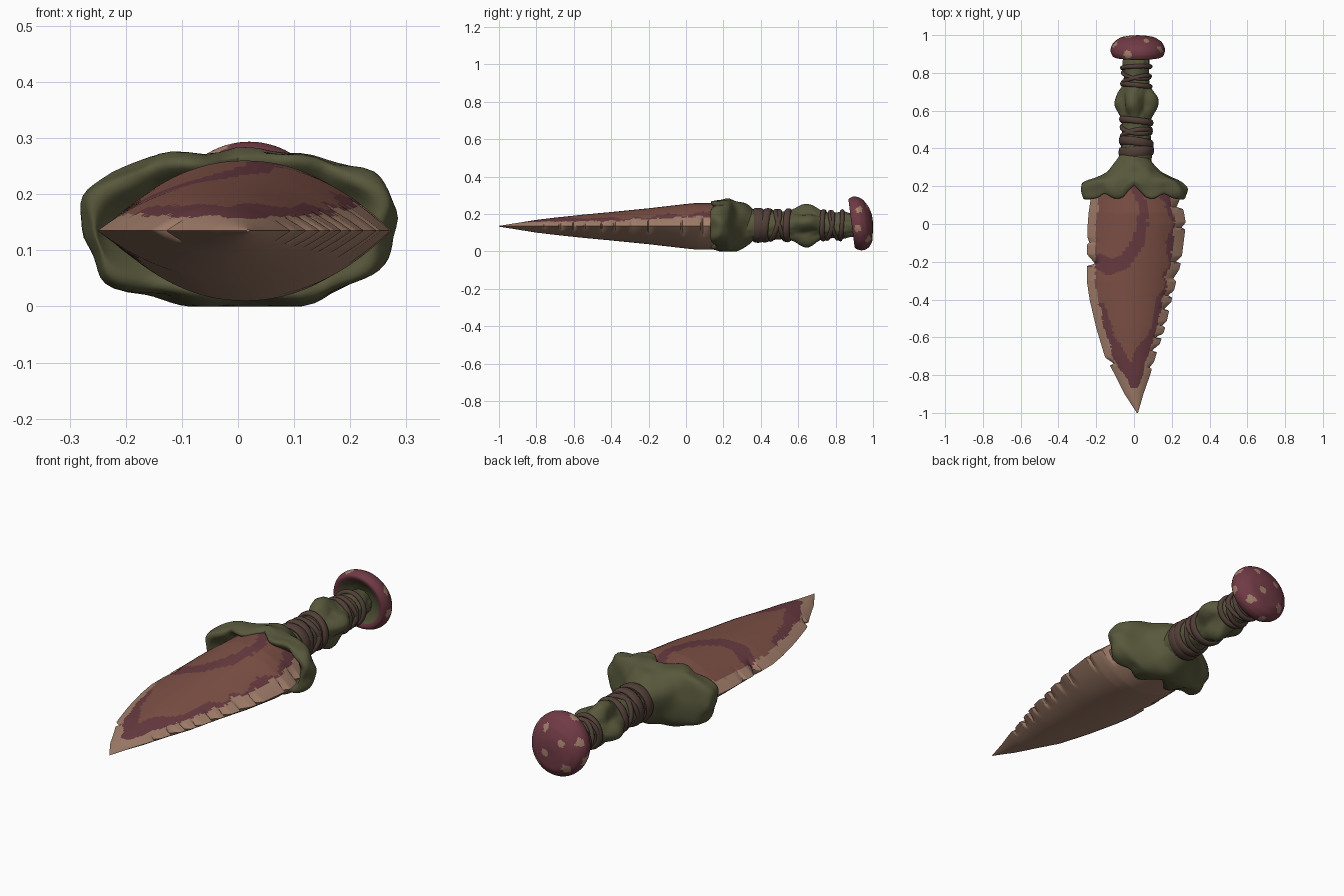
import bpy, math
from mathutils import Vector, noise
from mathutils.geometry import intersect_point_line

if "Cube" in bpy.data.objects:
    bpy.data.objects.remove(bpy.data.objects["Cube"])

TAU = 2 * math.pi


def material(name, r, g, b):
    m = bpy.data.materials.new(name)
    m.use_nodes = True
    m.diffuse_color = (r, g, b, 1)
    m.node_tree.nodes["Principled BSDF"].inputs["Base Color"].default_value = (r, g, b, 1)
    return m


RUST = material("rust brown", 0.21, 0.083, 0.062)
PLUM = material("plum stain", 0.14, 0.044, 0.053)
TAN = material("pale tan", 0.37, 0.215, 0.15)
OLIVE = material("moss olive", 0.098, 0.098, 0.046)
WRAP = material("dark leather", 0.085, 0.05, 0.04)
CAP = material("mushroom maroon", 0.165, 0.043, 0.06)


def interp(points, t):
    """Linear lookup in a list of (key, values...) sorted by key."""
    for a, b in zip(points, points[1:]):
        if t <= b[0]:
            k = max(0, (t - a[0]) / (b[0] - a[0]))
            return [p + (q - p) * k for p, q in zip(a[1:], b[1:])]
    return list(points[-1][1:])


def smooth_interp(points, t, w=0.012):
    samples = [interp(points, t + d * w) for d in (-1, -0.5, 0, 0.5, 1)]
    return [sum(c) / len(samples) for c in zip(*samples)]


def wobble(p, scale, seed=0):
    return noise.noise(Vector(p) * scale + Vector((seed, seed, seed)))


def loft(name, mats, rows, cols, point, rule=None, closed=False, angle=50):
    """Skin rings given by point(row 0..1, turn 0..1)."""
    steps = rows if closed else rows - 1
    verts = [point(i / steps, j / cols) for i in range(rows) for j in range(cols)]
    faces = []
    for i in range(steps):
        a, b = i * cols, (i + 1) % rows * cols
        for j in range(cols):
            k = (j + 1) % cols
            faces.append((a + j, a + k, b + k, b + j))
    if not closed:
        faces.append(tuple(reversed(range(cols))))
        faces.append(tuple(range((rows - 1) * cols, rows * cols)))
    mesh = bpy.data.meshes.new(name)
    mesh.from_pydata(verts, [], faces)
    for m in mats:
        mesh.materials.append(m)
    if rule:
        for f in mesh.polygons:
            f.material_index = rule(f.center)
    ob = bpy.data.objects.new(name, mesh)
    bpy.context.collection.objects.link(ob)
    bpy.ops.object.select_all(action="DESELECT")
    ob.select_set(True)
    bpy.context.view_layer.objects.active = ob
    bpy.ops.object.mode_set(mode="EDIT")
    bpy.ops.mesh.select_all(action="SELECT")
    bpy.ops.mesh.normals_make_consistent(inside=False)
    bpy.ops.object.mode_set(mode="OBJECT")
    bpy.ops.object.shade_smooth_by_angle(angle=math.radians(angle))
    return ob


# Blade: y, left edge, right edge, half thickness
MID = 0.135
BLADE = [(-1, 0.015, 0.021, 0.002), (-0.9, -0.05, 0.05, 0.018), (-0.8, -0.1, 0.085, 0.034),
         (-0.7, -0.155, 0.115, 0.046), (-0.55, -0.2, 0.165, 0.062), (-0.4, -0.235, 0.2, 0.076),
         (-0.3, -0.25, 0.225, 0.086), (-0.2, -0.25, 0.25, 0.096), (0, -0.245, 0.275, 0.119),
         (0.06, -0.24, 0.265, 0.125), (0.2, -0.22, 0.22, 0.122), (0.25, -0.18, 0.18, 0.11)]
# Chips: side, y, depth, length
CHIPS = [(-1, -0.21, 0.045, 0.05), (-1, -0.74, 0.03, 0.03), (-1, -0.1, 0.012, 0.03),
         (1, 0.09, 0.03, 0.04), (1, -0.02, 0.022, 0.03), (1, -0.2, 0.03, 0.03),
         (1, -0.29, 0.02, 0.05), (1, -0.38, 0.025, 0.03), (1, -0.45, 0.03, 0.035),
         (1, -0.54, 0.02, 0.025), (1, -0.6, 0.035, 0.02), (1, -0.67, 0.03, 0.035),
         (1, -0.76, 0.015, 0.03)]


def chip(side, y):
    cut = 0
    for s, c, depth, length in CHIPS:
        d = (y - c) / length
        if s == side and -0.25 < d < 1:
            cut = max(cut, depth * (1 - d if d > 0 else 1 + 4 * d))
    return cut


def blade_point(t, s):
    y = -1 + 1.25 * t
    left, right, half = interp(BLADE, y)
    u = math.cos(TAU * s)
    side = 1 if u > 0 else -1
    x = (left + right) / 2 + u * (right - left) / 2
    x -= side * chip(side, y) * max(0, (abs(u) - 0.72) / 0.28)
    z = half * (1 - abs(u) ** 2.1) * (1 if s < 0.5 else -1)
    return x, y, MID + z


SWIRL = [Vector(p) for p in ((0, 0.2, 0), (0.05, 0.1, 0), (0.045, 0, 0), (0.02, -0.1, 0),
                             (-0.05, -0.2, 0), (-0.13, -0.23, 0), (-0.18, -0.2, 0))]


def in_swirl(p):
    for i, (a, b) in enumerate(zip(SWIRL, SWIRL[1:])):
        q, k = intersect_point_line(p, a, b)
        k = min(1, max(0, k))
        if (p - a.lerp(b, k)).length < 0.022 + 0.004 * i:
            return True
    return False


def blade_rule(c):
    if c.z < MID:
        return 2
    left, right, half = interp(BLADE, c.y)
    edge = min(c.x - left, right - c.x)
    n = wobble((c.x, c.y, 0), 14) * 0.014 + wobble((c.x, c.y, 0), 60) * 0.006
    rim = 0.045 + n + (0.012 if c.x > 0 and c.y > -0.3 else 0)
    if edge < rim or c.y < -0.87:
        return 2
    flat = Vector((c.x, c.y, 0))
    stain = 0.03 + 0.05 * wobble((c.x * 0.3, c.y, 0), 7, 3)
    if c.x < 0 and c.y > -0.42:
        stain = 0
    if c.y < -0.6:
        stain += (-0.6 - c.y) * 0.4
    return 1 if edge < rim + stain or in_swirl(flat) else 0


loft("blade", [RUST, PLUM, TAN], 220, 96, blade_point, blade_rule, angle=40)

# Guard: row, y, half width, half height, share of the scalloped front edge
GUARD = [(0, 0.37, 0.07, 0.075, 0), (0.12, 0.335, 0.09, 0.105, 0), (0.25, 0.285, 0.13, 0.128, 0),
         (0.38, 0.245, 0.19, 0.137, 0.1), (0.48, 0.225, 0.255, 0.137, 0.2),
         (0.6, 0.185, 0.285, 0.138, 0.5), (0.72, 0.145, 0.285, 0.134, 0.9),
         (0.82, 0.125, 0.265, 0.122, 1), (0.9, 0.135, 0.235, 0.105, 1), (1, 0.2, 0.18, 0.07, 0.5)]


def guard_point(t, s):
    y, rx, rz, front = smooth_interp(GUARD, t, 0.05)
    c, d = math.cos(TAU * s), math.sin(TAU * s)
    x = rx * math.copysign(abs(c) ** 0.85, c)
    z = rz * math.copysign(abs(d) ** 0.85, d)
    lump = 1 + 0.13 * wobble((x, y, z), 11, 5)
    scallop = 0.075 * math.exp(-(x / 0.045) ** 2) + 0.03 * math.exp(-((abs(x) - 0.155) / 0.04) ** 2)
    return x * lump, y + front * scallop, max(0, 0.14 + z * lump)


loft("guard", [OLIVE], 40, 72, guard_point, angle=60)

# Grip: y, radius, depth of the knobbly lobes
GRIP = [(0.3, 0.085, 0), (0.42, 0.078, 0), (0.53, 0.074, 0), (0.57, 0.078, 0.005),
        (0.62, 0.096, 0.022), (0.67, 0.096, 0.022), (0.71, 0.078, 0.008), (0.74, 0.068, 0),
        (0.81, 0.066, 0), (0.84, 0.074, 0), (0.86, 0.07, 0), (0.92, 0.055, 0)]
AXIS_X, AXIS_Z = 0.012, 0.14


def grip_point(t, s):
    y = 0.3 + 0.62 * t
    r, lobe = smooth_interp(GRIP, y, 0.02)
    r += lobe * math.cos(4 * TAU * s - 0.9) + 0.006 * wobble((s, y, 0), 20)
    return AXIS_X + r * math.cos(TAU * s), y, AXIS_Z + r * math.sin(TAU * s)


loft("grip", [OLIVE], 60, 48, grip_point, angle=60)


# Leather bands: y, radius, half width, tilt, direction of the tilt
def band(name, y0, radius, width, tilt, turn):
    def point(t, s):
        a, b = TAU * t, TAU * s
        r = radius + 0.011 * math.cos(b)
        y = y0 + tilt * math.cos(a - turn) + width * math.sin(b)
        return AXIS_X + r * math.cos(a), y, AXIS_Z + r * math.sin(a)
    loft(name, [WRAP], 40, 10, point, closed=True, angle=60)


BANDS = [(0.385, 0.083, 0.028, 0.006, 0), (0.43, 0.081, 0.024, 0.014, 2.5),
         (0.475, 0.077, 0.014, 0.026, 1), (0.505, 0.077, 0.013, 0.026, 4.4),
         (0.545, 0.08, 0.018, 0.01, 2.8), (0.735, 0.075, 0.014, 0.008, 3),
         (0.765, 0.072, 0.012, 0.02, 0.6), (0.79, 0.071, 0.01, 0.022, 4.2),
         (0.83, 0.075, 0.012, 0.006, 1)]
for i, b in enumerate(BANDS):
    band(f"leather_band_{i + 1}", *b)

# Mushroom pommel: row, radius, y; the first stretch is the hollow underside
POMMEL = [(0, 0.045, 0.92), (0.12, 0.085, 0.905), (0.22, 0.115, 0.885), (0.3, 0.132, 0.885),
          (0.4, 0.144, 0.91), (0.5, 0.143, 0.935), (0.62, 0.128, 0.962), (0.75, 0.095, 0.985),
          (0.88, 0.05, 0.996), (1, 0.001, 1)]
CAP_X, CAP_Z, TILT = 0.02, 0.15, 0.13


def cap_point(t, s):
    r, y = smooth_interp(POMMEL, t, 0.03)
    z = r * math.sin(TAU * s)
    lean = TILT * z * min(1, r / 0.1)
    return CAP_X + r * math.cos(TAU * s), min(1, y - lean), CAP_Z + z


# Spots: turn around the cap, row, radius
SPOTS = [(0.31, 0.42, 0.022), (0.09, 0.5, 0.02), (0.17, 0.74, 0.018), (0.44, 0.6, 0.02),
         (0.55, 0.45, 0.022), (0.63, 0.7, 0.021), (0.75, 0.48, 0.018), (0.88, 0.64, 0.021),
         (0.97, 0.42, 0.018), (0.4, 0.85, 0.018), (0.9, 0.9, 0.018)]
CENTRES = [(Vector(cap_point(row, turn)), r) for turn, row, r in SPOTS]
RIM = 0.108


def cap_rule(c):
    radius = math.hypot(c.x - CAP_X, c.z - CAP_Z)
    if radius < RIM and c.y + TILT * (c.z - CAP_Z) < 0.93:
        return 2
    ragged = 1 + 0.5 * wobble(c, 70)
    return 1 if any((c - p).length < r * ragged for p, r in CENTRES) else 0


loft("mushroom_pommel", [CAP, TAN, OLIVE], 56, 112, cap_point, cap_rule, angle=60)
